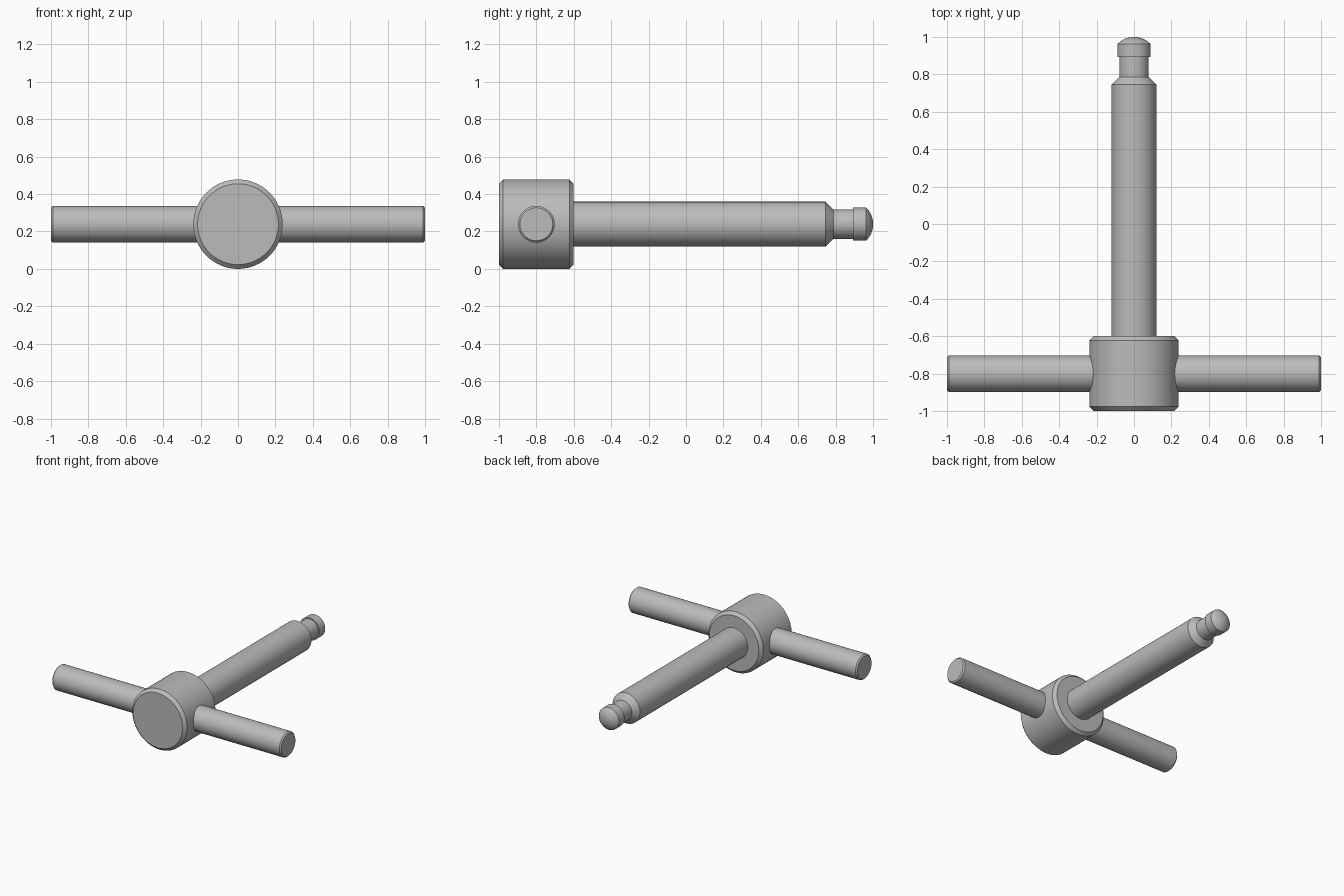
import bpy, bmesh, math
from mathutils import Matrix

if "Cube" in bpy.data.objects:
    bpy.data.objects.remove(bpy.data.objects["Cube"], do_unlink=True)

AXIS_Z = 0.239   # height of every part's centre line

steel = bpy.data.materials.new("steel grey")
steel.use_nodes = True
GREY = (0.5, 0.5, 0.5, 1)
steel.diffuse_color = GREY
steel.node_tree.nodes["Principled BSDF"].inputs["Base Color"].default_value = GREY


def lathe(name, profile, turn, location, steps=64):
    """Revolve (radius, height) points around z, then turn the part into place."""
    bm = bmesh.new()
    verts = [bm.verts.new((r, 0, h)) for r, h in profile]
    edges = [bm.edges.new(pair) for pair in zip(verts, verts[1:])]
    bmesh.ops.spin(bm, geom=verts + edges, axis=(0, 0, 1), cent=(0, 0, 0),
                   angle=math.tau, steps=steps, use_merge=True)
    bmesh.ops.remove_doubles(bm, verts=bm.verts, dist=1e-5)
    bmesh.ops.recalc_face_normals(bm, faces=bm.faces)
    bmesh.ops.transform(bm, matrix=turn, verts=bm.verts)
    mesh = bpy.data.meshes.new(name)
    bm.to_mesh(mesh)
    bm.free()
    mesh.materials.append(steel)
    obj = bpy.data.objects.new(name, mesh)
    obj.location = location
    bpy.context.collection.objects.link(obj)
    bpy.ops.object.select_all(action="DESELECT")
    obj.select_set(True)
    bpy.context.view_layer.objects.active = obj
    bpy.ops.object.shade_smooth_by_angle(angle=math.radians(25))
    return obj


along_y = Matrix.Rotation(-math.pi / 2, 4, "X")
along_x = Matrix.Rotation(math.pi / 2, 4, "Y")

# Chamfered hub
lathe("hub", [(0, -1), (0.216, -1), (0.239, -0.977), (0.239, -0.623),
              (0.216, -0.6), (0, -0.6)], along_y, (0, 0, AXIS_Z))

# Cross handle through the hub, with small end chamfers
lathe("cross_handle", [(0, -1), (0.088, -1), (0.098, -0.99), (0.098, 0.99),
                       (0.088, 1), (0, 1)], along_x, (0, -0.8, AXIS_Z))

# Shaft with tapered shoulder, neck and domed tip
tip_r, dome_y = 0.088, 0.963
rise = 1 - dome_y
dome_r = (tip_r ** 2 + rise ** 2) / (2 * rise)
sweep = math.asin(tip_r / dome_r)
dome = [(dome_r * math.sin(sweep * i / 8), 1 - dome_r * (1 - math.cos(sweep * i / 8)))
        for i in range(8, -1, -1)]
lathe("shaft", [(0, -0.62), (0.12, -0.62), (0.12, 0.745), (0.078, 0.787),
                (0.078, 0.893), (tip_r, 0.893)] + dome, along_y, (0, 0, AXIS_Z))
